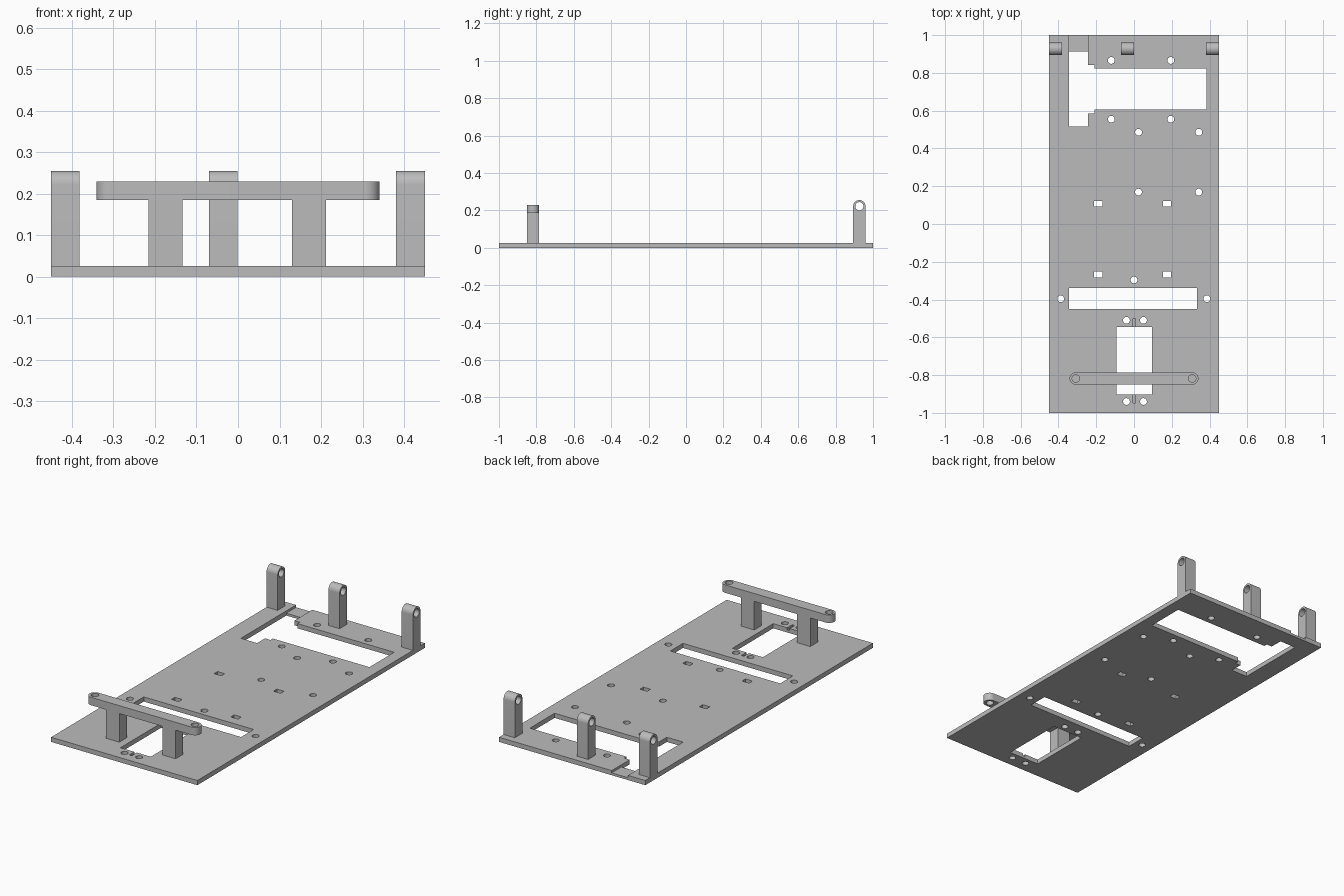
import bpy, bmesh, math
from mathutils import Matrix, Vector

cube = bpy.data.objects.get("Cube")
if cube:
    bpy.data.objects.remove(cube, do_unlink=True)

grey = bpy.data.materials.new("plain grey")
grey.use_nodes = True
colour = (0.5, 0.5, 0.5, 1)
grey.diffuse_color = colour
grey.node_tree.nodes["Principled BSDF"].inputs["Base Color"].default_value = colour

THICK = 0.026


def rect(x0, x1, y0, y1):
    return [(x0, y0), (x1, y0), (x1, y1), (x0, y1)]


def arc(cx, cy, r, start, end, n):
    angles = [math.radians(start + (end - start) * i / n) for i in range(n + 1)]
    return [(cx + r * math.cos(a), cy + r * math.sin(a)) for a in angles]


def circle(cx, cy, r, n=32):
    return arc(cx, cy, r, 0, 360, n)[:-1]


def prisms(name, outlines, low, high, matrix=Matrix()):
    """Closed outlines extruded from low to high, as one object."""
    bm = bmesh.new()
    for outline in outlines:
        face = bm.faces.new([bm.verts.new((x, y, low)) for x, y in outline])
        new = bmesh.ops.extrude_face_region(bm, geom=[face])["geom"]
        top = [v for v in new if isinstance(v, bmesh.types.BMVert)]
        bmesh.ops.translate(bm, verts=top, vec=Vector((0, 0, high - low)))
    bmesh.ops.recalc_face_normals(bm, faces=bm.faces[:])
    bm.transform(matrix)
    mesh = bpy.data.meshes.new(name)
    bm.to_mesh(mesh)
    bm.free()
    mesh.materials.append(grey)
    obj = bpy.data.objects.new(name, mesh)
    bpy.context.collection.objects.link(obj)
    return obj


def cut(obj, cutter):
    """Subtract the cutter, then discard it."""
    mod = obj.modifiers.new("cut", 'BOOLEAN')
    mod.operation, mod.solver, mod.object = 'DIFFERENCE', 'EXACT', cutter
    bpy.context.view_layer.objects.active = obj
    bpy.ops.object.modifier_apply(modifier=mod.name)
    bpy.data.objects.remove(cutter, do_unlink=True)


def smooth(obj):
    bpy.ops.object.select_all(action='DESELECT')
    obj.select_set(True)
    bpy.context.view_layer.objects.active = obj
    bpy.ops.object.shade_smooth_by_angle(angle=math.radians(30))


# Base plate with its through openings
plate = prisms("base_plate", [rect(-0.45, 0.45, -1, 1)], 0, THICK)
wheel_opening = [(-0.343, 0.515), (-0.243, 0.515), (-0.243, 0.584), (-0.209, 0.584),
                 (-0.209, 0.605), (0.385, 0.605), (0.385, 0.822), (-0.209, 0.822),
                 (-0.209, 0.842), (-0.243, 0.842), (-0.243, 0.914), (-0.343, 0.914)]
openings = [wheel_opening,
            rect(-0.343, 0.333, -0.449, -0.338),
            rect(-0.092, 0.095, -0.902, -0.544)]

# Round screw holes
holes = [(x, y) for x in (-0.12, 0.195) for y in (0.866, 0.555)]
holes += [(x, y) for x in (0.024, 0.343) for y in (0.486, 0.169)]
holes += [(x, y) for x in (-0.04, 0.05) for y in (-0.51, -0.94)]
holes += [(0, -0.296), (-0.388, -0.396), (0.386, -0.396)]
openings += [circle(x, y, 0.018) for x, y in holes]

# Small rectangular tie slots
for x in (-0.19, 0.175):
    for y in (0.108, -0.267):
        openings.append(rect(x - 0.022, x + 0.022, y - 0.015, y + 0.015))
cut(plate, prisms("opening_cutter", openings, -0.1, 0.1))

# Shallow rear recess and two narrow grooves in the top face
shallow = [rect(-0.343, -0.243, 0.9, 1.1),
           rect(-0.006, 0.009, -0.56, -0.5),
           rect(-0.006, 0.009, -0.947, -0.89)]
cut(plate, prisms("recess_cutter", shallow, THICK / 2, 0.1))
smooth(plate)

# Rear posts: round-topped profile in the y-z plane, extruded along x
along_x = Matrix(((0, 0, 1, 0), (1, 0, 0, 0), (0, 1, 0, 0), (0, 0, 0, 1)))
py, pz, pr = 0.927, 0.222, 0.033
post_outline = [(py - pr, THICK), (py + pr, THICK)] + arc(py, pz, pr, 0, 180, 24)
for name, x0, x1 in (("right_rear_post", -0.45, -0.382),
                     ("middle_rear_post", -0.07, -0.001),
                     ("left_rear_post", 0.381, 0.45)):
    post = prisms(name, [post_outline], x0, x1, along_x)
    cut(post, prisms("bore_cutter", [circle(py, pz, 0.022)], x0 - 0.1, x1 + 0.1, along_x))
    smooth(post)

# Front crossbar with rounded, drilled ends
by, br, bx = -0.818, 0.033, 0.308
bar_outline = arc(bx, by, br, -90, 90, 24) + arc(-bx, by, br, 90, 270, 24)
bar = prisms("front_crossbar", [bar_outline], 0.185, 0.229)
cut(bar, prisms("bar_hole_cutter", [circle(s * bx, by, 0.02) for s in (-1, 1)], 0.1, 0.3))
smooth(bar)

# Legs under the crossbar
for name, x0, x1 in (("right_crossbar_leg", -0.215, -0.134),
                     ("left_crossbar_leg", 0.13, 0.212)):
    prisms(name, [rect(x0, x1, by - br, by + br)], THICK, 0.185)
